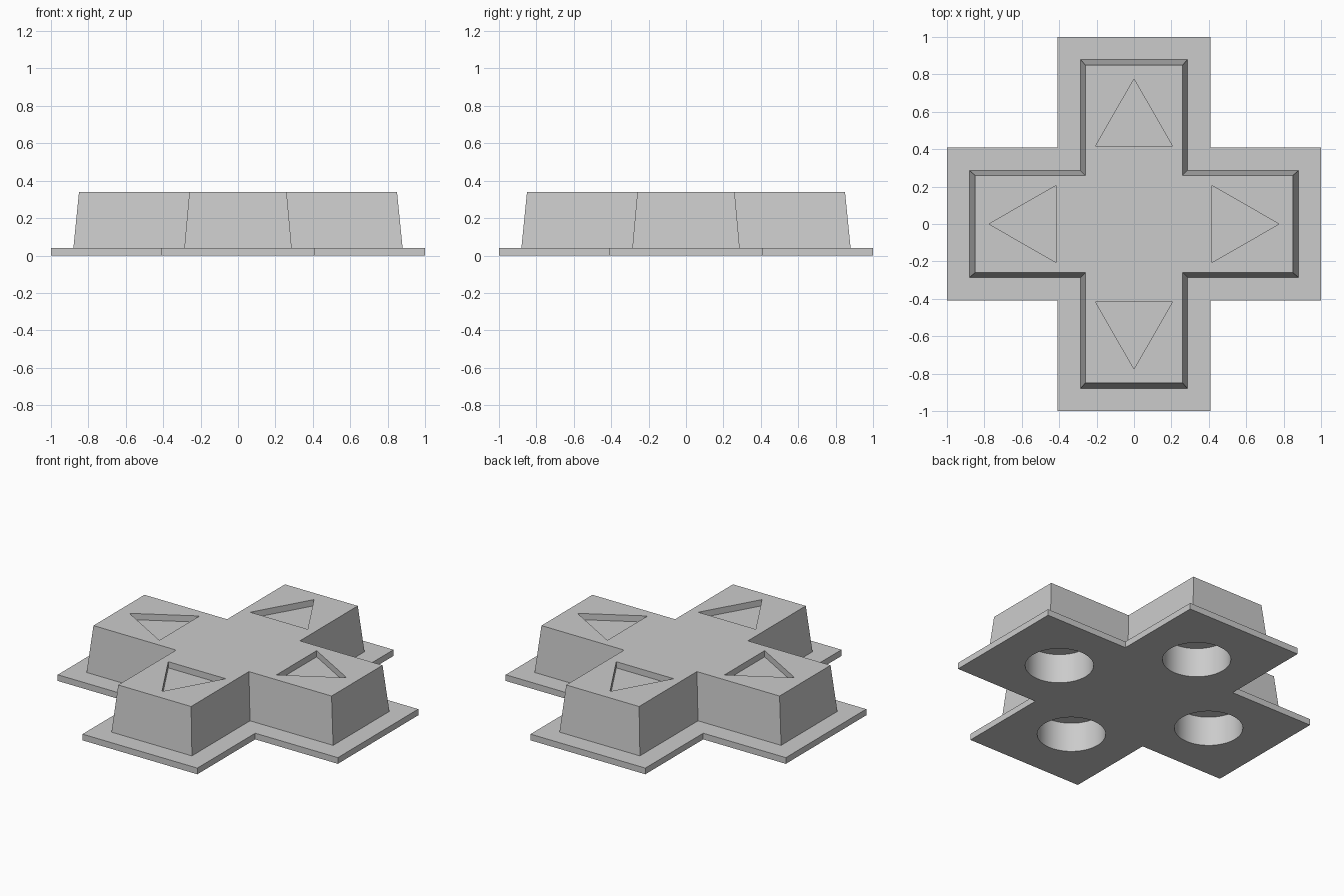
import bpy
import bmesh
import math
from mathutils import Matrix

cube = bpy.data.objects.get("Cube")
if cube:
    bpy.data.objects.remove(cube, do_unlink=True)

ARM_CENTRE = 0.57
TOP = 0.34
RECESS = 0.04
HOLE_RADIUS, HOLE_DEPTH = 0.2, 0.19

grey = bpy.data.materials.new("plain grey")
grey.use_nodes = True
colour = (0.6, 0.6, 0.6, 1)
grey.diffuse_color = colour
grey.node_tree.nodes["Principled BSDF"].inputs["Base Color"].default_value = colour


def cross(reach, half):
    """Outline of a plus shape, one arm corner set turned four times."""
    arm = [(reach, -half), (reach, half), (half, half)]
    points = []
    for _ in range(4):
        points += arm
        arm = [(-y, x) for x, y in arm]
    return points


def loft(name, rings):
    """Solid through (outline, height) rings, capped at both ends."""
    bm = bmesh.new()
    loops = [[bm.verts.new((x, y, z)) for x, y in outline] for outline, z in rings]
    for low, high in zip(loops, loops[1:]):
        n = len(low)
        for i in range(n):
            j = (i + 1) % n
            bm.faces.new((low[i], low[j], high[j], high[i]))
    bm.faces.new(loops[0][::-1])
    bm.faces.new(loops[-1])
    bmesh.ops.recalc_face_normals(bm, faces=bm.faces)
    mesh = bpy.data.meshes.new(name)
    bm.to_mesh(mesh)
    bm.free()
    mesh.materials.append(grey)
    obj = bpy.data.objects.new(name, mesh)
    bpy.context.collection.objects.link(obj)
    return obj


# Flanged base plate with the tapered cross button rising from it
pad = loft("direction_pad", [
    (cross(1.0, 0.41), 0),
    (cross(1.0, 0.41), 0.04),
    (cross(0.88, 0.287), 0.04),
    (cross(0.85, 0.26), TOP),
])

# Arrow recesses on top and round sockets underneath, one of each per arm
triangle = [(0.418, -0.205), (0.775, 0), (0.418, 0.205)]
steps = 64
circle = [(ARM_CENTRE + HOLE_RADIUS * math.cos(math.tau * i / steps),
           HOLE_RADIUS * math.sin(math.tau * i / steps)) for i in range(steps)]

bpy.context.view_layer.objects.active = pad
pad.select_set(True)
for quarter in range(4):
    turn = Matrix.Rotation(quarter * math.pi / 2, 4, "Z")
    for name, outline, low, high in (
            ("arrow_cutter", triangle, TOP - RECESS, TOP + 0.1),
            ("socket_cutter", circle, -0.1, HOLE_DEPTH)):
        cutter = loft(name, [(outline, low), (outline, high)])
        cutter.data.transform(turn)
        cutter.hide_render = True
        cut = pad.modifiers.new(name, "BOOLEAN")
        cut.operation = "DIFFERENCE"
        cut.solver = "EXACT"
        cut.object = cutter
        bpy.ops.object.modifier_apply(modifier=cut.name)
        bpy.data.objects.remove(cutter, do_unlink=True)

# Smooth socket walls, crisp edges elsewhere
bpy.ops.object.shade_smooth_by_angle(angle=math.radians(30))
